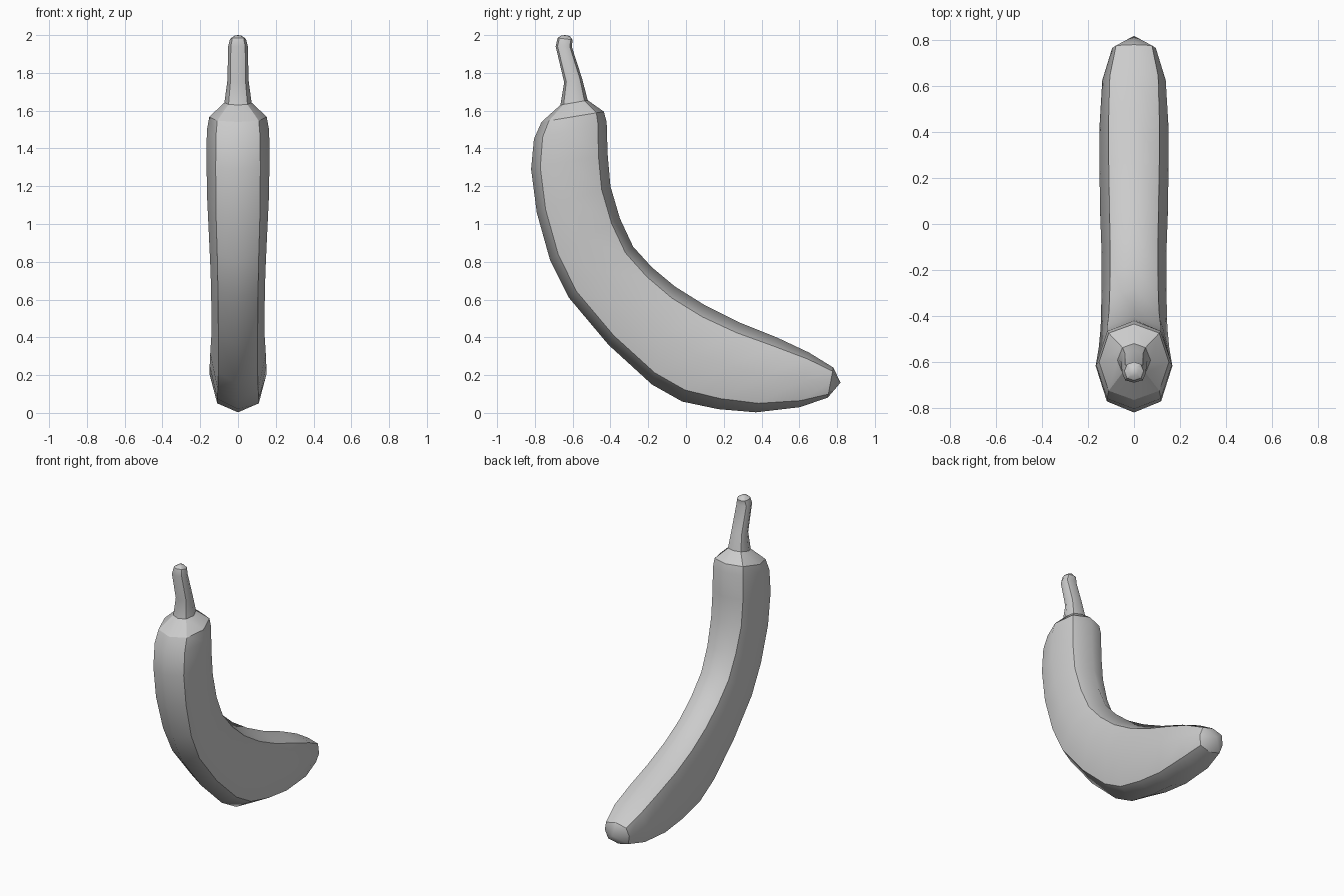
import bpy, bmesh
from mathutils import Vector

if "Cube" in bpy.data.objects:
    bpy.data.objects.remove(bpy.data.objects["Cube"])


def loft(name, stations, sharp_rings, start_cap=None, end_cap=None):
    """Skin eight-sided sections; each station is
    (outer y, outer z, inner y, inner z, side half width, corner half width)."""
    bm = bmesh.new()
    rings = []
    for oy, oz, iy, iz, side, corner in stations:
        mid = Vector((0, (oy + iy) / 2, (oz + iz) / 2))
        half = Vector((0, (iy - oy) / 2, (iz - oz) / 2))
        section = [(0, -1), (corner, -.76), (side, 0), (corner, .76),
                   (0, 1), (-corner, .76), (-side, 0), (-corner, -.76)]
        rings.append([bm.verts.new(mid + half * t + Vector((x, 0, 0)))
                      for x, t in section])
    for a, b in zip(rings, rings[1:]):
        for i in range(8):
            j = (i + 1) % 8
            bm.faces.new((a[i], a[j], b[j], b[i]))
    for ring, tip in ((rings[0], start_cap), (rings[-1], end_cap)):
        if tip:
            v = bm.verts.new(tip)
            for i in range(8):
                bm.faces.new((ring[i], ring[(i + 1) % 8], v))
    bmesh.ops.recalc_face_normals(bm, faces=bm.faces)
    for f in bm.faces:
        f.smooth = True
    # Crisp lengthwise corners and chosen cross rings
    for a, b in zip(rings, rings[1:]):
        for i in (1, 3, 5, 7):
            bm.edges.get((a[i], b[i])).smooth = False
    for k in sharp_rings:
        for i in range(8):
            bm.edges.get((rings[k][i], rings[k][(i + 1) % 8])).smooth = False
    mesh = bpy.data.meshes.new(name)
    bm.to_mesh(mesh)
    bm.free()
    obj = bpy.data.objects.new(name, mesh)
    bpy.context.collection.objects.link(obj)
    return obj


# Curved fruit from the neck, over the shoulder, down to the blunt tip
loft("fruit_body", [
    (-.665, 1.63, -.52, 1.655, .072, .050),
    (-.765, 1.54, -.435, 1.595, .152, .110),
    (-.805, 1.45, -.42, 1.54, .165, .117),
    (-.82, 1.29, -.415, 1.37, .167, .118),
    (-.79, 1.06, -.40, 1.20, .163, .117),
    (-.72, .81, -.35, 1.03, .153, .110),
    (-.62, .61, -.28, .88, .145, .106),
    (-.41, .36, -.18, .77, .141, .104),
    (-.18, .15, -.06, .67, .141, .104),
    (-.02, .06, .10, .57, .147, .107),
    (.17, .02, .28, .48, .150, .110),
    (.37, .003, .48, .40, .150, .110),
    (.60, .03, .65, .32, .138, .105),
    (.75, .08, .78, .24, .095, .078),
], (1, 13), end_cap=(0, .818, .16))

# Stem with a flared foot and rounded end
loft("stem", [
    (-.665, 1.63, -.52, 1.655, .072, .050),
    (-.645, 1.75, -.55, 1.77, .056, .040),
    (-.69, 1.94, -.605, 1.94, .052, .038),
    (-.68, 1.985, -.60, 1.975, .042, .030),
    (-.66, 1.998, -.615, 1.995, .018, .014),
], (0, 3), end_cap=(0, -.638, 2.0))
